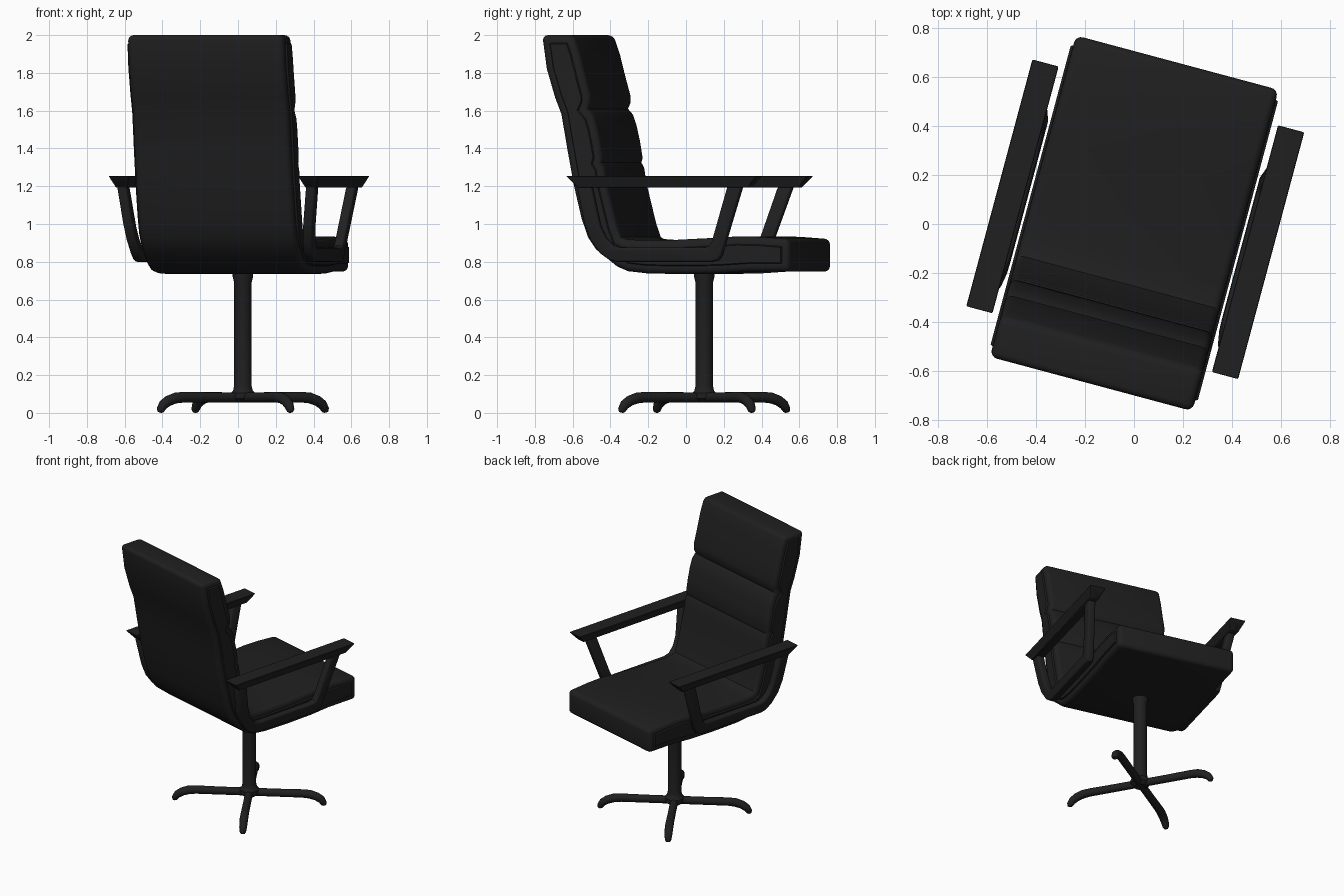
import bpy, bmesh, math
from mathutils import Matrix, Vector

if "Cube" in bpy.data.objects:
    bpy.data.objects.remove(bpy.data.objects["Cube"])

# the whole chair is turned 15 degrees about z; parts are modelled in local axes (x width, y forward)
TURN = Matrix.Rotation(math.radians(-15), 4, 'Z')
POST_Y = 0.10

black = bpy.data.materials.new("black")
black.diffuse_color = (0.014, 0.014, 0.014, 1)
black.use_nodes = True
black.node_tree.nodes["Principled BSDF"].inputs["Base Color"].default_value = black.diffuse_color


def finish(name, bm, angle=35):
    bmesh.ops.recalc_face_normals(bm, faces=bm.faces)
    me = bpy.data.meshes.new(name)
    bm.to_mesh(me)
    bm.free()
    ob = bpy.data.objects.new(name, me)
    bpy.context.collection.objects.link(ob)
    me.materials.append(black)
    ob.matrix_world = TURN
    bpy.ops.object.select_all(action='DESELECT')
    ob.select_set(True)
    bpy.context.view_layer.objects.active = ob
    bpy.ops.object.shade_smooth_by_angle(angle=math.radians(angle))
    return ob


def slab(profile, x0, x1):
    """Extrude a (y, z) outline from x0 to x1."""
    bm = bmesh.new()
    f = bm.faces.new([bm.verts.new((x0, y, z)) for y, z in profile])
    r = bmesh.ops.extrude_face_region(bm, geom=[f])
    bmesh.ops.translate(bm, vec=(x1 - x0, 0, 0),
                        verts=[g for g in r['geom'] if isinstance(g, bmesh.types.BMVert)])
    bmesh.ops.recalc_face_normals(bm, faces=bm.faces)
    return bm


def round_edges(bm, width, segs, limit=50):
    bm.normal_update()
    es = [e for e in bm.edges if e.calc_face_angle(0) > math.radians(limit)
          and e.calc_face_angle_signed(0) > 0]
    bmesh.ops.bevel(bm, geom=es, offset=width, segments=segs, profile=0.5,
                    affect='EDGES', clamp_overlap=True)


# seat and back: one padded L-shaped body with cushion seams
outer = [(-0.68, 2.0), (-0.655, 1.82), (-0.61, 1.67), (-0.575, 1.58), (-0.54, 1.38),
         (-0.506, 1.2), (-0.465, 1.03), (-0.43, 0.93), (-0.385, 0.865), (-0.27, 0.775),
         (-0.21, 0.75), (-0.10, 0.738), (0.1, 0.735), (0.3, 0.738), (0.45, 0.748), (0.682, 0.748)]
inner = [(0.682, 0.92), (0.52, 0.932), (0.4, 0.935), (0.25, 0.926), (0.05, 0.916), (-0.15, 0.915),
         (-0.225, 0.92), (-0.245, 0.93), (-0.27, 1.0), (-0.30, 1.12), (-0.325, 1.22), (-0.337, 1.3),
         (-0.352, 1.325), (-0.345, 1.35), (-0.36, 1.44), (-0.378, 1.52), (-0.398, 1.58),
         (-0.425, 1.61), (-0.412, 1.64), (-0.412, 1.68), (-0.445, 1.8), (-0.47, 1.9), (-0.505, 2.0)]
bm = slab(outer + inner, -0.428, 0.428)
round_edges(bm, 0.03, 4)
# raised side panels
sides = sorted(bm.faces, key=lambda f: -f.calc_area() * (abs(f.normal.x) > 0.99))[:2]
bmesh.ops.inset_region(bm, faces=sides, thickness=0.012, use_even_offset=True)
bmesh.ops.inset_region(bm, faces=sides, thickness=0.005, use_even_offset=True)
for f in sides:
    s = math.copysign(0.01, f.calc_center_median().x)
    for v in f.verts:
        v.co.x += s
finish("seat_and_back", bm)

# arm supports: U-shaped frames leaning outward
frame = [(-0.455, 1.2), (-0.42, 1.0), (-0.39, 0.915), (-0.34, 0.845), (-0.29, 0.81), (-0.25, 0.80),
         (0.27, 0.80), (0.305, 0.808), (0.325, 0.835), (0.45, 1.2),
         (0.37, 1.2), (0.275, 0.91), (0.26, 0.885), (0.235, 0.875),
         (-0.22, 0.875), (-0.265, 0.885), (-0.305, 0.925), (-0.335, 0.99), (-0.375, 1.2)]
for side, s in (("left", -1), ("right", 1)):
    bm = slab(frame, -0.026, 0.026)
    round_edges(bm, 0.012, 3)
    for v in bm.verts:
        lean = max(0, v.co.z - 0.84) / 0.36 * 0.045
        v.co.x += s * (0.473 + lean)
    finish(side + "_arm_frame", bm)

    # armrest: flat bar with an underside narrower on all sides
    bm = bmesh.new()
    bmesh.ops.create_cube(bm, size=1)
    for v in bm.verts:
        top = v.co.z > 0
        v.co = Vector((s * 0.519 + math.copysign(0.057 if top else 0.03, v.co.x),
                       0.02 + math.copysign(0.524 if top else 0.468, v.co.y),
                       1.255 if top else 1.192))
    bmesh.ops.bevel(bm, geom=bm.edges[:], offset=0.004, segments=1, affect='EDGES')
    finish(side + "_armrest", bm, 30)

# post: turned column with flared foot and collar
bm = bmesh.new()
pts = [(0, 0.055), (0.04, 0.055), (0.065, 0.075), (0.065, 0.105), (0.052, 0.118), (0.046, 0.145),
       (0.046, 0.69), (0.054, 0.72), (0.054, 0.745), (0, 0.745)]
vs = [bm.verts.new((r, POST_Y, z)) for r, z in pts]
es = [bm.edges.new(p) for p in zip(vs, vs[1:])]
bmesh.ops.spin(bm, geom=vs + es, cent=(0, POST_Y, 0), axis=(0, 0, 1),
               angle=math.tau, steps=32, use_merge=True)
bmesh.ops.remove_doubles(bm, verts=bm.verts, dist=1e-4)
finish("post", bm)

# four feet: round bars curling down to the floor
path = [(0.0, 0.082, 0.027), (0.2, 0.082, 0.027), (0.36, 0.083, 0.028), (0.41, 0.079, 0.029),
        (0.455, 0.064, 0.028), (0.487, 0.043, 0.026), (0.505, 0.022, 0.021), (0.509, 0.011, 0.012)]
N = 16
for k in range(4):
    bm = bmesh.new()
    rings = []
    for i, (d, z, r) in enumerate(path):
        a, b = path[max(i - 1, 0)], path[min(i + 1, len(path) - 1)]
        t = Vector((b[0] - a[0], 0, b[1] - a[1])).normalized()
        up = Vector((-t.z, 0, t.x))
        rings.append([bm.verts.new(Vector((d, 0, z)) + up * r * math.cos(j * math.tau / N)
                                   + Vector((0, r * math.sin(j * math.tau / N), 0)))
                      for j in range(N)])
    for p, q in zip(rings, rings[1:]):
        for j in range(N):
            bm.faces.new((p[j], p[(j + 1) % N], q[(j + 1) % N], q[j]))
    bm.faces.new(rings[0])
    bm.faces.new(rings[-1])
    low = min(v.co.z for v in bm.verts)
    for v in rings[-1] + rings[-2]:
        v.co.z -= low
    bm.transform(Matrix.Translation((0, POST_Y, 0)) @ Matrix.Rotation(math.radians(45 + 90 * k), 4, 'Z'))
    finish("foot_%d" % (k + 1), bm, 50)
